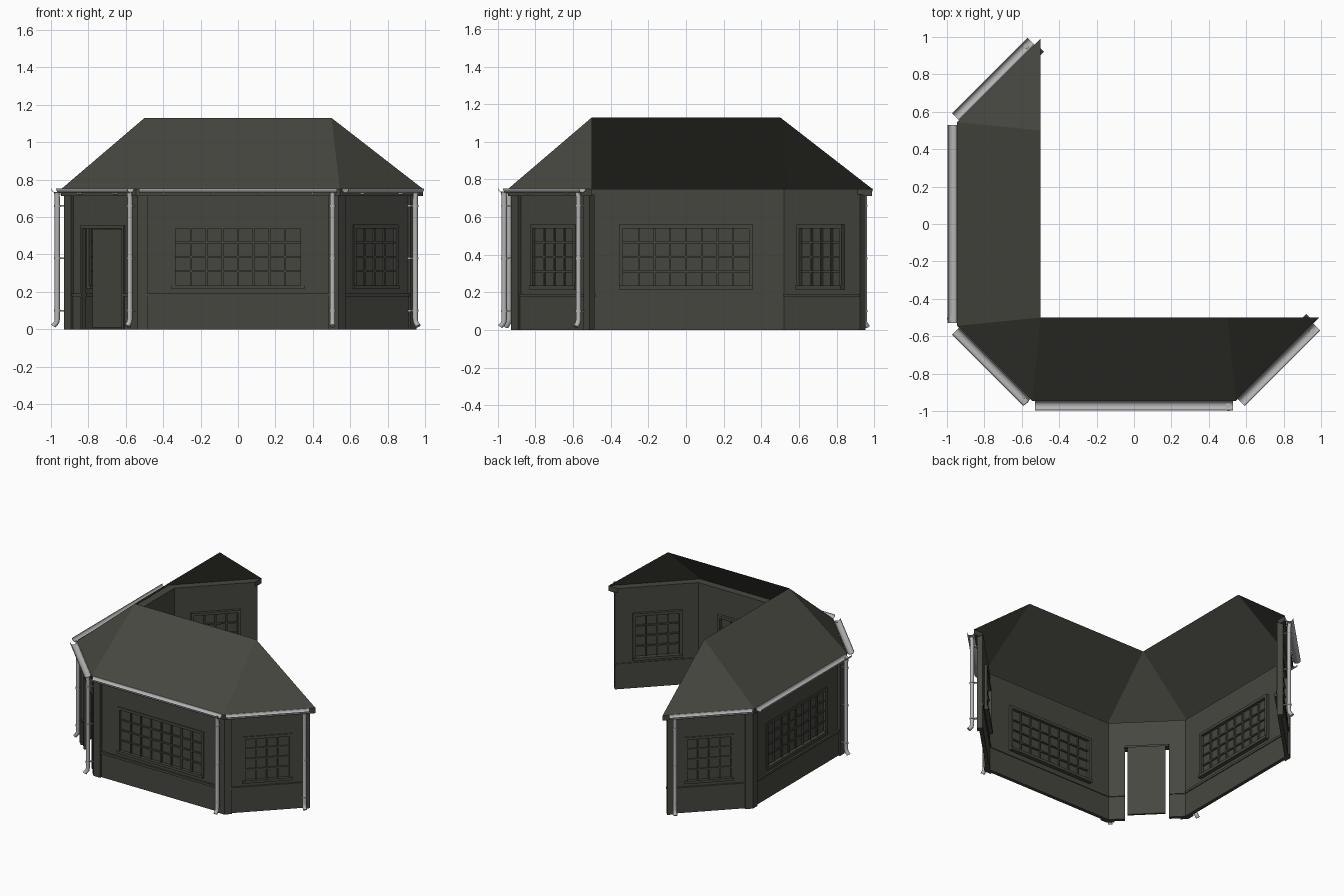
import bpy, bmesh, math
from mathutils import Vector, Matrix

if "Cube" in bpy.data.objects:
    bpy.data.objects.remove(bpy.data.objects["Cube"])


def material(name, rgb):
    m = bpy.data.materials.new(name)
    m.diffuse_color = (*rgb, 1)
    m.use_nodes = True
    m.node_tree.nodes["Principled BSDF"].inputs["Base Color"].default_value = m.diffuse_color
    return m


DARK = material("dark olive grey", (0.062, 0.062, 0.051))
METAL = material("light grey metal", (0.46, 0.46, 0.46))

# wall footprint (open at the back right), outer faces
P = [Vector(p) for p in [(0.94, -0.5), (0.53, -0.91), (-0.53, -0.91),
                         (-0.91, -0.53), (-0.91, 0.53), (-0.5, 0.94)]]


def finish(bm, name, mat, smooth=False):
    me = bpy.data.meshes.new(name)
    bmesh.ops.recalc_face_normals(bm, faces=bm.faces)
    bm.to_mesh(me)
    bm.free()
    ob = bpy.data.objects.new(name, me)
    bpy.context.collection.objects.link(ob)
    me.materials.append(mat)
    if smooth:
        for p in me.polygons:
            p.use_smooth = len(p.vertices) == 4
    return ob


def frame(i):
    """Local axes of a side: x along the wall, y outward, z up."""
    u = (P[i + 1] - P[i]).normalized()
    n = Vector((-u.y, u.x))
    return Matrix(((u.x, n.x, 0, P[i].x), (u.y, n.y, 0, P[i].y),
                   (0, 0, 1, 0), (0, 0, 0, 1))), (P[i + 1] - P[i]).length


def box(bm, m, x0, x1, y0, y1, z0, z1):
    s = Matrix.Translation(((x0 + x1) / 2, (y0 + y1) / 2, (z0 + z1) / 2)) @ \
        Matrix.Diagonal((x1 - x0, y1 - y0, z1 - z0, 1))
    bmesh.ops.create_cube(bm, size=1, matrix=m @ s)


def offset(d):
    """Footprint moved outward by d, mitred, free ends kept on the cut lines."""
    k = d * math.tan(math.pi / 8)
    r = d * math.sqrt(2)
    moves = [(r, 0), (k, -d), (-k, -d), (-d, -k), (-d, k), (0, r)]
    return [p + Vector(v) for p, v in zip(P, moves)]


def band(name, d0, d1, z0, z1):
    bm = bmesh.new()
    rings = []
    for a, b in zip(offset(d0), offset(d1)):
        rings.append([bm.verts.new((*q, z)) for q, z in
                      ((a, z0), (b, z0), (b, z1), (a, z1))])
    for r, s in zip(rings, rings[1:]):
        for j in range(4):
            bm.faces.new((r[j], r[(j + 1) % 4], s[(j + 1) % 4], s[j]))
    bm.faces.new(rings[0])
    bm.faces.new(rings[-1][::-1])
    return finish(bm, name, DARK)


# roof: one slope per side rising to the ridge
bm = bmesh.new()
E = [bm.verts.new((*p, 0.75)) for p in offset(0.035)]
R = [bm.verts.new(p) for p in [(0.5, -0.5, 1.13), (-0.5, -0.5, 1.13), (-0.5, 0.5, 1.13)]]
for f in [(E[0], E[1], R[0]), (E[1], E[2], R[1], R[0]), (E[2], E[3], R[1]),
          (E[3], E[4], R[2], R[1]), (E[4], E[5], R[2])]:
    bm.faces.new(f)
finish(bm, "roof", DARK)
band("eave_fascia", -0.02, 0.035, 0.712, 0.75)

T = 0.02          # wall thickness
Z0, Z1 = 0.235, 0.54
for i in range(5):
    m, L = frame(i)
    door = i == 2
    half = 0.15 if door else (0.335 if L > 0.8 else 0.15)
    a, b = L / 2 - half, L / 2 + half
    zb = 0 if door else Z0

    # wall around its opening, with plinth and ledge
    bm = bmesh.new()
    box(bm, m, 0, a, -T, 0, 0, 0.72)
    box(bm, m, b, L, -T, 0, 0, 0.72)
    box(bm, m, a, b, -T, 0, Z1, 0.72)
    if not door:
        box(bm, m, a, b, -T, 0, 0, Z0)
    for x0, x1 in ([(0, a), (b, L)] if door else [(0, L)]):
        box(bm, m, x0, x1, 0, 0.006, 0, 0.175)
        box(bm, m, x0, x1, -T - 0.006, 0.014, 0.175, 0.192)
    finish(bm, "wall_%d" % i, DARK)

    if door:
        # recessed door leaf and surrounding jamb
        bm = bmesh.new()
        box(bm, m, a + 0.022, b - 0.022, -0.06, -0.045, 0.01, 0.535)
        finish(bm, "door", DARK)
        bm = bmesh.new()
        box(bm, m, a - 0.015, a, -T, 0.012, 0, 0.555)
        box(bm, m, b, b + 0.015, -T, 0.012, 0, 0.555)
        box(bm, m, a, b, -0.045, 0.012, Z1, 0.555)
        finish(bm, "door_frame", DARK)
    else:
        # glass plate, glazing bars and protruding frame
        bm = bmesh.new()
        box(bm, m, a, b, -0.016, -0.012, Z0, Z1)
        finish(bm, "window_glass_%d" % i, DARK)
        bm = bmesh.new()
        cols = 8 if L > 0.8 else 4
        for c in range(1, cols):
            x = a + (b - a) * c / cols
            box(bm, m, x - 0.005, x + 0.005, -0.028, -0.002, Z0, Z1)
        for r in range(1, 4):
            z = Z0 + (Z1 - Z0) * r / 4
            box(bm, m, a, b, -0.027, -0.003, z - 0.005, z + 0.005)
        finish(bm, "window_bars_%d" % i, DARK)
        bm = bmesh.new()
        w = 0.02
        box(bm, m, a - w, a, -0.04, 0.006, Z0 - w, Z1 + w)
        box(bm, m, b, b + w, -0.04, 0.006, Z0 - w, Z1 + w)
        box(bm, m, a, b, -0.04, 0.006, Z1, Z1 + w)
        box(bm, m, a - w, b + w, -0.05, 0.012, Z0 - w, Z0)
        finish(bm, "window_frame_%d" % i, DARK)

    # corner post strips at both ends of the side
    bm = bmesh.new()
    k = 0.02 * math.tan(math.pi / 8)
    e0 = 0 if i == 0 else k
    e1 = 0 if i == 4 else k
    box(bm, m, -e0, 0.045, 0, 0.02, 0, 0.715)
    box(bm, m, L - 0.045, L + e1, 0, 0.02, 0, 0.715)
    finish(bm, "corner_post_%d" % i, DARK)

    # half-round gutter
    bm = bmesh.new()
    g0 = 0.01 if i == 0 else 0
    g1 = L - (0.01 if i == 4 else 0)
    N, prof = 10, []
    for j in range(N + 1):
        t = math.pi * j / N
        prof.append((math.cos(t) * 0.026, -math.sin(t) * 0.024))
    for j in range(N, -1, -1):
        t = math.pi * j / N
        prof.append((math.cos(t) * 0.023, -math.sin(t) * 0.021))
    ends = [[bm.verts.new(m @ Vector((x, 0.062 + p, 0.752 + q))) for p, q in prof]
            for x in (g0, g1)]
    n = len(prof)
    for j in range(n):
        bm.faces.new((ends[0][j], ends[0][(j + 1) % n], ends[1][(j + 1) % n], ends[1][j]))
    for e in ends:
        for j in range(N):
            bm.faces.new((e[j], e[j + 1], e[n - 2 - j], e[n - 1 - j]))
    g = finish(bm, "gutter_%d" % i, METAL)
    bpy.context.view_layer.objects.active = g
    g.select_set(True)
    bpy.ops.object.shade_smooth_by_angle(angle=math.radians(40))
    g.select_set(False)

    # downspout with kicked-out foot
    x = [0.045, 0.025, 0.012, 0.025, L - 0.045][i]
    path = [(0.06, 0.735), (0.056, 0.7), (0.056, 0.055), (0.06, 0.037), (0.078, 0.017)]
    bm = bmesh.new()
    rings = []
    for y, z in path:
        tilt = math.radians(35) if z < 0.03 else (math.radians(18) if z < 0.05 else 0)
        rings.append([bm.verts.new(m @ Vector((
            x + 0.014 * math.cos(t), y + 0.014 * math.sin(t) * math.cos(tilt),
            z + 0.014 * math.sin(t) * math.sin(tilt))))
            for t in [2 * math.pi * j / 12 for j in range(12)]])
    for r, s in zip(rings, rings[1:]):
        for j in range(12):
            bm.faces.new((r[j], r[(j + 1) % 12], s[(j + 1) % 12], s[j]))
    bm.faces.new(rings[0])
    bm.faces.new(rings[-1])
    finish(bm, "downspout_%d" % i, METAL, True)

    # pipe clips and gutter brackets
    bm = bmesh.new()
    for z in (0.1, 0.38, 0.66):
        bmesh.ops.create_cone(bm, cap_ends=True, segments=12, radius1=0.017, radius2=0.017,
                              depth=0.01, matrix=m @ Matrix.Translation((x, 0.056, z)))
        box(bm, m, x - 0.004, x + 0.004, 0, 0.05, z - 0.004, z + 0.004)
    for c in range(4 if L > 0.8 else 2):
        gx = L * (c + 0.5) / (4 if L > 0.8 else 2)
        box(bm, m, gx - 0.005, gx + 0.005, 0.03, 0.062, 0.722, 0.73)
    finish(bm, "pipe_clips_%d" % i, METAL)
